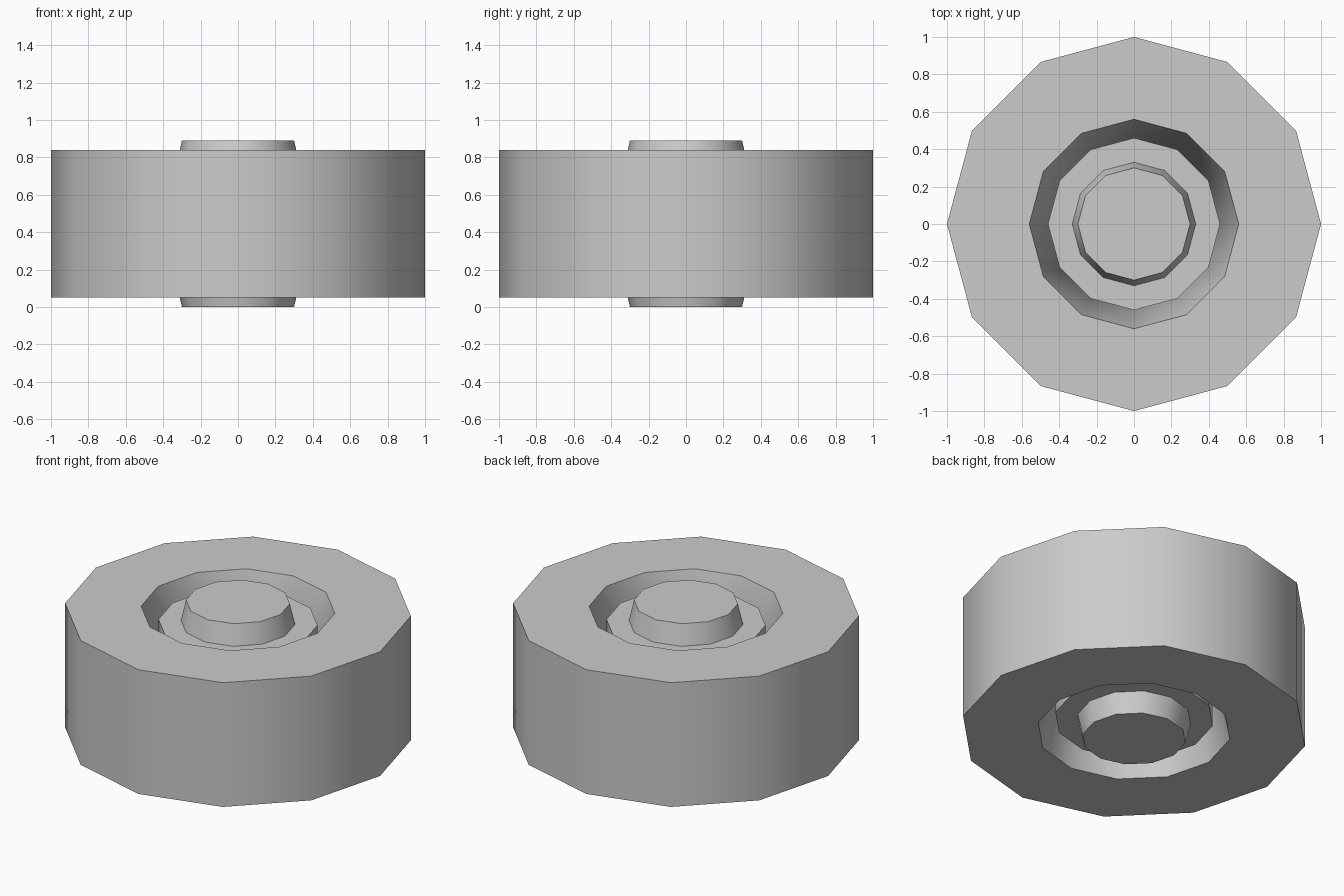
import bpy, bmesh, math

if "Cube" in bpy.data.objects:
    bpy.data.objects.remove(bpy.data.objects["Cube"])

SIDES = 12
MID = 0.445  # height of the horizontal symmetry plane


def lathe(name, profile, ring=False):
    """Spin (radius, z) points around z; close the loop for a ring, cap otherwise."""
    bm = bmesh.new()
    loops = [[bm.verts.new((r * math.cos(i * math.tau / SIDES),
                            r * math.sin(i * math.tau / SIDES), z))
              for i in range(SIDES)] for r, z in profile]
    pairs = list(zip(loops, loops[1:]))
    if ring:
        pairs.append((loops[-1], loops[0]))
    else:
        bm.faces.new(loops[0])
        bm.faces.new(loops[-1])
    for a, b in pairs:
        for i in range(SIDES):
            j = (i + 1) % SIDES
            bm.faces.new((a[i], a[j], b[j], b[i]))
    bmesh.ops.recalc_face_normals(bm, faces=bm.faces)
    mesh = bpy.data.meshes.new(name)
    bm.to_mesh(mesh)
    bm.free()
    obj = bpy.data.objects.new(name, mesh)
    bpy.context.collection.objects.link(obj)
    bpy.ops.object.select_all(action='DESELECT')
    obj.select_set(True)
    bpy.context.view_layer.objects.active = obj
    bpy.ops.object.shade_smooth_by_angle(angle=math.radians(35))
    return obj


def mirrored(upper):
    """Complete an upper half profile with its reflection below MID."""
    return upper + [(r, 2 * MID - z) for r, z in reversed(upper)]


# Tyre: straight outside, bore narrowing towards the middle
lathe("tyre", [(1.0, 0.05), (1.0, 0.84), (0.56, 0.84),
               (0.46, MID), (0.56, 0.05)], ring=True)

# Rim disc with a tapered hub cap on both faces
lathe("rim_and_hub", mirrored([(0.30, 0.89), (0.33, 0.76), (0.46, 0.76)]))
